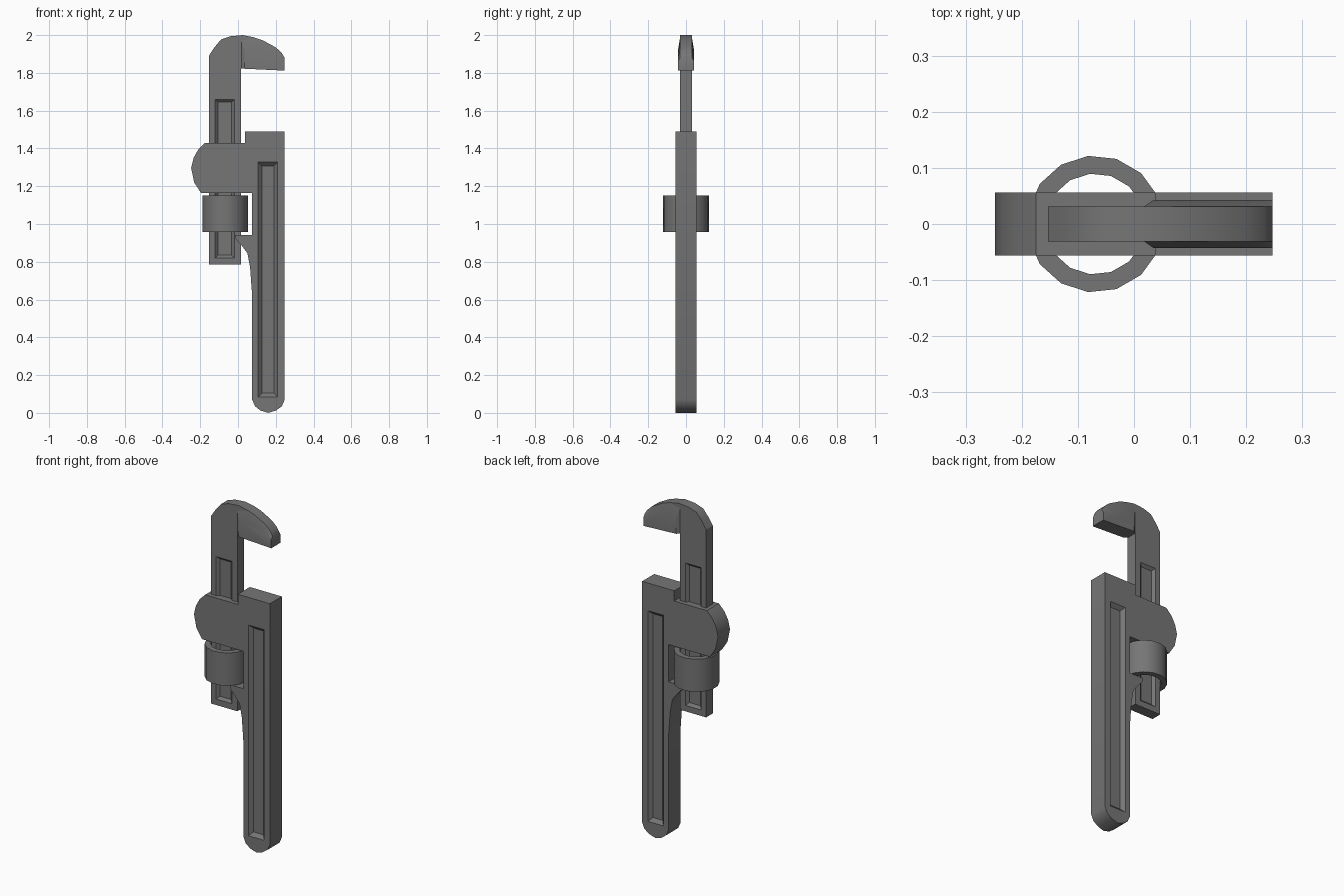
import bpy
import bmesh
from math import cos, sin, pi, radians

cube = bpy.data.objects.get("Cube")
if cube:
    bpy.data.objects.remove(cube, do_unlink=True)

# One cast-metal colour
steel = bpy.data.materials.new("dark grey steel")
steel.use_nodes = True
colour = (0.18, 0.18, 0.18, 1)
steel.diffuse_color = colour
steel.node_tree.nodes["Principled BSDF"].inputs["Base Color"].default_value = colour


def loft(name, sections, ring=False):
    """Skin through closed loops of 3D points; a ring joins last to first."""
    bm = bmesh.new()
    loops = [[bm.verts.new(p) for p in s] for s in sections]
    pairs = list(zip(loops, loops[1:]))
    if ring:
        pairs.append((loops[-1], loops[0]))
    else:
        bm.faces.new(loops[0])
        bm.faces.new(loops[-1])
    n = len(loops[0])
    for a, b in pairs:
        for i in range(n):
            j = (i + 1) % n
            bm.faces.new((a[i], a[j], b[j], b[i]))
    bmesh.ops.recalc_face_normals(bm, faces=bm.faces)
    mesh = bpy.data.meshes.new(name)
    bm.to_mesh(mesh)
    bm.free()
    mesh.materials.append(steel)
    obj = bpy.data.objects.new(name, mesh)
    bpy.context.collection.objects.link(obj)
    return obj


def at_y(points, y):
    return [(x, y, z) for x, z in points]


def select(obj):
    bpy.ops.object.select_all(action='DESELECT')
    obj.select_set(True)
    bpy.context.view_layer.objects.active = obj


def smooth(obj):
    select(obj)
    bpy.ops.object.shade_smooth_by_angle(angle=radians(32))


def rect(x0, x1, z0, z1, inset):
    return [(x0 + inset, z0 + inset), (x1 - inset, z0 + inset),
            (x1 - inset, z1 - inset), (x0 + inset, z1 - inset)]


def cut_grooves(obj, half, x0, x1, z0, z1, depth):
    """Sink a sloped-wall groove into the front and back faces."""
    for side in (-1, 1):
        cutter = loft("groove_cutter", [
            at_y(rect(x0, x1, z0, z1, -depth), side * (half + depth)),
            at_y(rect(x0, x1, z0, z1, depth), side * (half - depth))])
        cutter.hide_render = True
        select(obj)
        mod = obj.modifiers.new("groove", 'BOOLEAN')
        mod.operation = 'DIFFERENCE'
        mod.solver = 'EXACT'
        mod.object = cutter
        bpy.ops.object.modifier_apply(modifier=mod.name)
        bpy.data.objects.remove(cutter, do_unlink=True)


# Handle with jaw housing, lower jaw and thumb hook
handle_outline = [
    (0.247, 1.49), (0.038, 1.49), (0.038, 1.43), (-0.175, 1.43),
    (-0.21, 1.395), (-0.235, 1.35), (-0.248, 1.297), (-0.232, 1.22),
    (-0.195, 1.163), (0.075, 1.163), (0.075, 0.943), (-0.015, 0.943),
    (-0.012, 0.92), (0.02, 0.885), (0.05, 0.845), (0.064, 0.77),
    (0.075, 0.62), (0.075, 0.07), (0.09, 0.035), (0.12, 0.012),
    (0.16, 0), (0.2, 0.012), (0.232, 0.035), (0.247, 0.07)]
HALF = 0.056
handle = loft("handle", [at_y(handle_outline, y) for y in (-HALF, HALF)])
cut_grooves(handle, HALF, 0.107, 0.21, 0.085, 1.327, 0.02)
smooth(handle)

# Sliding bar ending in the upper hook jaw
jaw_top = [
    (0.247, 1.812), (0.247, 1.88), (0.232, 1.905), (0.2, 1.935),
    (0.13, 1.973), (0.085, 1.988), (0.025, 2.0)]
bar_outline = [(-0.153, 0.785), (0.017, 0.785), (0.017, 1.823)] + jaw_top + [
    (-0.04, 1.994), (-0.09, 1.977), (-0.125, 1.935), (-0.153, 1.892)]
BAR = 0.031
bar = loft("sliding_bar", [at_y(bar_outline, y) for y in (-BAR, BAR)])
cut_grooves(bar, BAR, -0.121, -0.019, 0.82, 1.66, 0.015)
smooth(bar)

# Thickened cheeks of the hook jaw, sloping in towards its crown
cheek_base = [(0.018, 1.823)] + jaw_top[:-1] + [(0.018, 1.97)]
cheek_face = [(0.035, 1.822), (0.247, 1.812), (0.247, 1.862), (0.228, 1.875),
              (0.195, 1.888), (0.13, 1.91), (0.085, 1.918), (0.035, 1.915)]
CHEEK = 0.043
cheeks = loft("hook_jaw_cheeks", [
    at_y(cheek_face, -CHEEK), at_y(cheek_base, -BAR),
    at_y(cheek_base, BAR), at_y(cheek_face, CHEEK)])
smooth(cheeks)


# Adjusting nut: hollow ring around the bar
def circle(r, z, sides=15):
    return [(-0.069 + r * cos(2 * pi * i / sides), r * sin(2 * pi * i / sides), z)
            for i in range(sides)]


nut = loft("adjusting_nut", [circle(0.122, 0.957), circle(0.122, 1.15),
                             circle(0.09, 1.15), circle(0.09, 0.957)], ring=True)
smooth(nut)
